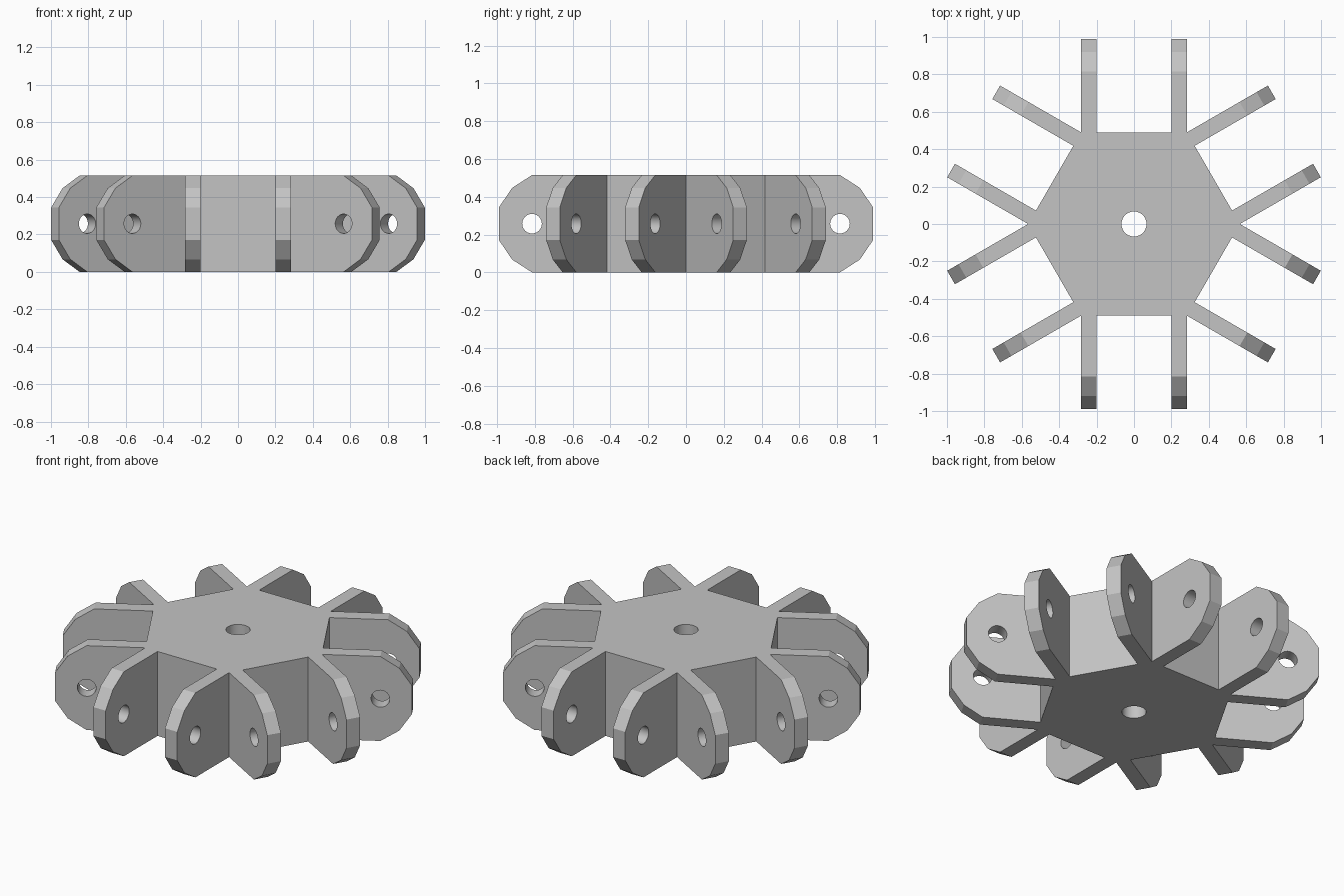
import bpy, bmesh, math
from mathutils import Matrix

cube = bpy.data.objects.get("Cube")
if cube:
    bpy.data.objects.remove(cube, do_unlink=True)

HEIGHT = 0.515
MID = HEIGHT / 2
APOTHEM = 0.49                           # hub centre to flat side
CORNER = APOTHEM / math.cos(math.pi / 6)
THICK = 0.083
OFFSET = CORNER / 2 - THICK / 2          # lug plate centre from the side's middle
TIP, PIN = 0.99, 0.815

grey = bpy.data.materials.new("plain grey")
grey.use_nodes = True
colour = (0.55, 0.55, 0.55, 1)
grey.diffuse_color = colour
grey.node_tree.nodes["Principled BSDF"].inputs["Base Color"].default_value = colour


def ring(cx, cy, radius, count, turn=0):
    return [(cx + radius * math.cos(turn + math.tau * i / count),
             cy + radius * math.sin(turn + math.tau * i / count)) for i in range(count)]


def plate(name, loops, thickness):
    """Mesh plate from an outline and its holes, extruded about z = 0."""
    curve = bpy.data.curves.new(name, "CURVE")
    curve.dimensions = "2D"
    curve.fill_mode = "BOTH"
    curve.extrude = thickness / 2
    for loop in loops:
        spline = curve.splines.new("POLY")
        spline.points.add(len(loop) - 1)
        for point, (x, y) in zip(spline.points, loop):
            point.co = (x, y, 0, 1)
        spline.use_cyclic_u = True
    helper = bpy.data.objects.new(name + "_outline", curve)
    bpy.context.collection.objects.link(helper)
    bpy.context.view_layer.update()
    evaluated = helper.evaluated_get(bpy.context.evaluated_depsgraph_get())
    mesh = bpy.data.meshes.new_from_object(evaluated)
    bpy.data.objects.remove(helper, do_unlink=True)
    mesh.name = name
    bm = bmesh.new()
    bm.from_mesh(mesh)
    bmesh.ops.remove_doubles(bm, verts=bm.verts, dist=1e-5)
    bmesh.ops.recalc_face_normals(bm, faces=bm.faces)
    bm.to_mesh(mesh)
    bm.free()
    mesh.materials.clear()
    mesh.materials.append(grey)
    return mesh


def place(name, mesh, matrix):
    obj = bpy.data.objects.new(name, mesh)
    bpy.context.collection.objects.link(obj)
    obj.matrix_world = matrix
    return obj


# Hexagonal hub with a centre bore
hub = plate("hub", [ring(0, 0, CORNER, 6), ring(0, 0, 0.067, 32)], HEIGHT)
parts = [place("hub", hub, Matrix.Translation((0, 0, MID)))]

# Lug profile: upper half of the rounded end, mirrored to the lower half
upper = [(APOTHEM, MID), (PIN, MID), (0.92, 0.19), (TIP, 0.087)]
outline = [(x, MID + z) for x, z in upper] + [(x, MID - z) for x, z in reversed(upper)]
lug = plate("lug", [outline, ring(PIN, MID, 0.052, 24)], THICK)

# A pair of lugs on every side of the hub
for i in range(6):
    turn = Matrix.Rotation(math.radians(30 + 60 * i), 4, "Z")
    for side, sign in (("left", 1), ("right", -1)):
        stand = Matrix.Translation((0, sign * OFFSET, 0)) @ Matrix.Rotation(math.pi / 2, 4, "X")
        parts.append(place(f"lug_{i + 1}_{side}", lug, turn @ stand))

# Smooth bores, crisp edges
bpy.ops.object.select_all(action="DESELECT")
for obj in (parts[0], parts[1]):
    obj.select_set(True)
    bpy.context.view_layer.objects.active = obj
bpy.ops.object.shade_smooth_by_angle(angle=math.radians(20))
